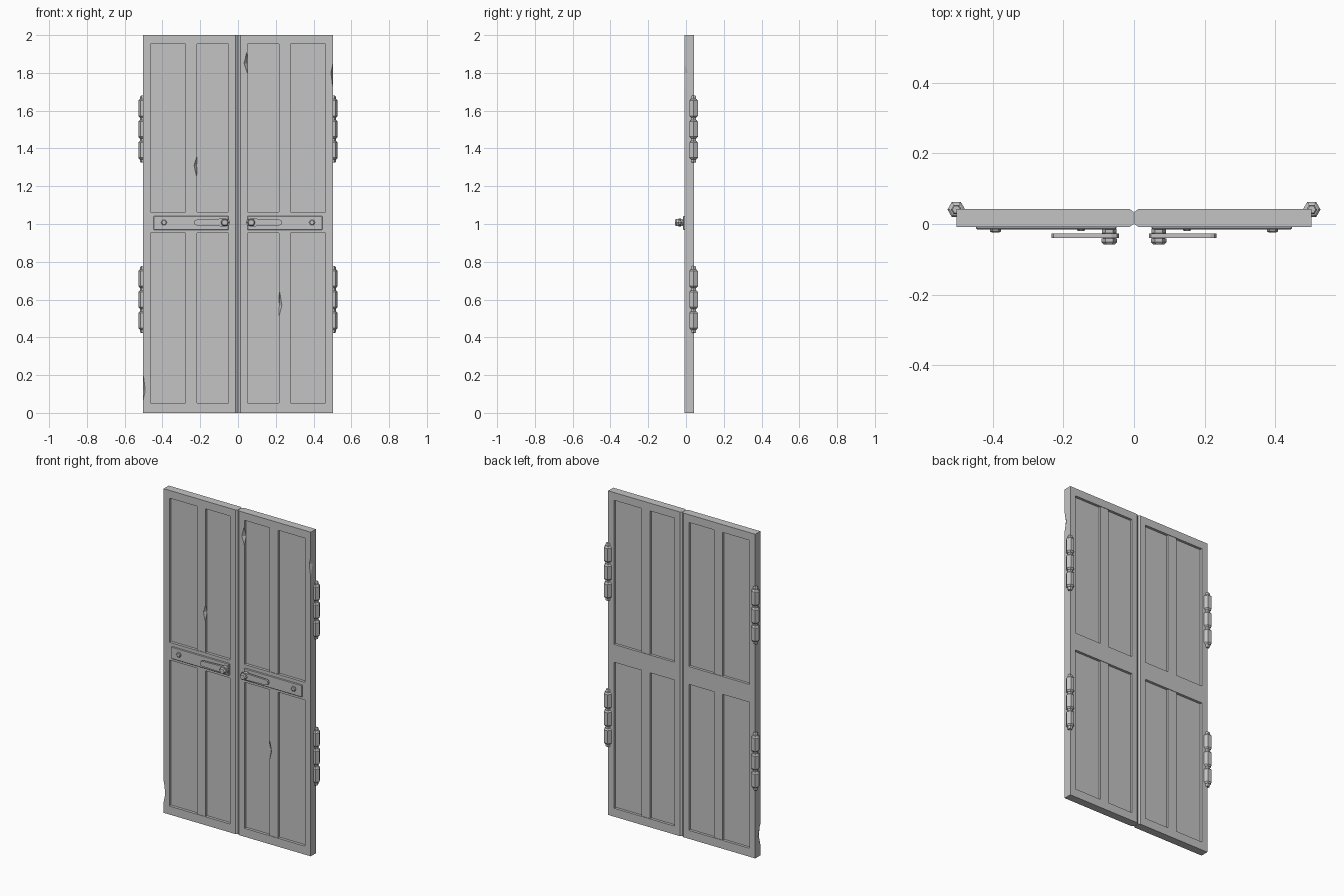
import bpy, bmesh, math
from mathutils import Vector, Matrix

old = bpy.data.objects.get("Cube")
if old:
    bpy.data.objects.remove(old, do_unlink=True)

# Single grey used on every part
GREY = (0.55, 0.55, 0.55, 1.0)
grey = bpy.data.materials.new("plain grey")
grey.use_nodes = True
grey.diffuse_color = GREY
grey.node_tree.nodes["Principled BSDF"].inputs["Base Color"].default_value = GREY

FRONT, BACK = -0.008, 0.042
HEIGHT = 2.0


def finish(bm, name):
    bmesh.ops.recalc_face_normals(bm, faces=bm.faces)
    mesh = bpy.data.meshes.new(name)
    bm.to_mesh(mesh)
    bm.free()
    mesh.materials.append(grey)
    obj = bpy.data.objects.new(name, mesh)
    bpy.context.scene.collection.objects.link(obj)
    return obj


def box(name, x0, x1, y0, y1, z0, z1, bevel=0):
    bm = bmesh.new()
    bmesh.ops.create_cube(bm, size=1)
    bmesh.ops.scale(bm, vec=(abs(x1 - x0), y1 - y0, z1 - z0), verts=bm.verts)
    bmesh.ops.translate(bm, vec=((x0 + x1) / 2, (y0 + y1) / 2, (z0 + z1) / 2), verts=bm.verts)
    if bevel:
        bmesh.ops.bevel(bm, geom=bm.edges[:], offset=bevel, segments=1, affect='EDGES')
    return finish(bm, name)


def prism(name, outline, direction):
    """Extrude a closed outline of 3D points along a direction."""
    bm = bmesh.new()
    face = bm.faces.new([bm.verts.new(p) for p in outline])
    new = bmesh.ops.extrude_face_region(bm, geom=[face])["geom"]
    bmesh.ops.translate(bm, vec=direction, verts=[v for v in new if isinstance(v, bmesh.types.BMVert)])
    return finish(bm, name)


def hex_stack(name, rings, centre, along_front=False):
    """Stack six-sided rings (radius, distance) upward, or toward the front."""
    bm = bmesh.new()
    loops = []
    for r, d in rings:
        loops.append([bm.verts.new((r * math.cos(k * math.pi / 3), r * math.sin(k * math.pi / 3), d))
                      for k in range(6)])
    for low, high in zip(loops, loops[1:]):
        for k in range(6):
            n = (k + 1) % 6
            bm.faces.new((low[k], low[n], high[n], high[k]))
    bm.faces.new(loops[0][::-1])
    bm.faces.new(loops[-1])
    if along_front:
        bm.transform(Matrix.Rotation(math.pi / 2, 4, 'X'))
    bm.transform(Matrix.Translation(centre))
    return finish(bm, name)


def chip(obj, centre, size, lean=0.0):
    """Carve a pointed splinter notch out of a part."""
    bm = bmesh.new()
    bmesh.ops.create_uvsphere(bm, u_segments=4, v_segments=2, radius=1)
    bm.transform(Matrix.Translation(centre) @ Matrix.Rotation(lean, 4, 'Y')
                 @ Matrix.Diagonal(Vector(size).to_4d()))
    cutter = finish(bm, "chip_cutter")
    cutter.hide_render = True
    mod = obj.modifiers.new("chip", 'BOOLEAN')
    mod.operation = 'DIFFERENCE'
    mod.solver = 'EXACT'
    mod.object = cutter
    evaluated = obj.evaluated_get(bpy.context.evaluated_depsgraph_get())
    carved = bpy.data.meshes.new_from_object(evaluated)
    obj.modifiers.clear()
    obj.data = carved
    bpy.data.objects.remove(cutter, do_unlink=True)


for side, word in ((1, "left"), (-1, "right")):
    # Frame: outer stile, chamfered meeting stile, three rails
    outer = box(f"{word}_outer_stile", side * 0.463, side * 0.502, FRONT, BACK, 0, HEIGHT)
    profile = [(0.049, FRONT), (0.012, FRONT), (0.001, 0), (0.001, 0.034), (0.012, BACK), (0.049, BACK)]
    inner = prism(f"{word}_meeting_stile", [(side * x, y, 0) for x, y in profile], (0, 0, HEIGHT))
    for rail, z0, z1 in (("bottom", 0, 0.052), ("middle", 0.953, 1.063), ("top", 1.952, HEIGHT)):
        box(f"{word}_{rail}_rail", side * 0.049, side * 0.463, FRONT, BACK, z0, z1)

    # Recessed panels with a centre mullion in each opening
    mullions = []
    for part, z0, z1 in (("lower", 0.052, 0.953), ("upper", 1.063, 1.952)):
        box(f"{word}_{part}_panel", side * 0.049, side * 0.463, 0.009, 0.026, z0, z1)
        mullions.append(box(f"{word}_{part}_mullion", side * 0.218, side * 0.277,
                            FRONT + 0.003, BACK - 0.003, z0, z1))

    # Splintered edges
    if side > 0:
        chip(outer, (0.504, FRONT, 1.80), (0.012, 0.022, 0.075), 0.04)
        chip(inner, (0.049, FRONT, 1.85), (0.017, 0.018, 0.06), -0.05)
        chip(mullions[0], (0.218, FRONT, 0.57), (0.017, 0.02, 0.08), 0.05)
    else:
        chip(outer, (-0.504, FRONT, 0.12), (0.013, 0.03, 0.08), 0.04)
        chip(mullions[1], (-0.218, FRONT, 1.31), (0.017, 0.02, 0.065), 0.05)

    # Lock plate with its bolts
    box(f"{word}_lock_plate", side * 0.05, side * 0.447, FRONT - 0.007, FRONT + 0.002,
        0.968, 1.043, bevel=0.003)
    hex_stack(f"{word}_plate_bolt", [(0.016, 0), (0.016, 0.006), (0.011, 0.01)],
              (side * 0.392, FRONT - 0.006, 1.008), True)
    hex_stack(f"{word}_keyhole_bolt", [(0.013, 0), (0.009, 0.006)],
              (side * 0.15, FRONT - 0.006, 1.008), True)

    # Lever handle: round-ended bar on a hexagonal spindle
    bar = []
    for x, r, start in ((0.063, 0.021, 90), (0.217, 0.016, -90)):
        for k in range(5):
            a = math.radians(start + 45 * k)
            bar.append((side * (x + r * math.cos(a)), -0.027, 1.008 + r * math.sin(a)))
    prism(f"{word}_lever", bar, (0, -0.013, 0))
    hex_stack(f"{word}_spindle",
              [(0.021, 0), (0.021, 0.012), (0.016, 0.014), (0.016, 0.026),
               (0.022, 0.027), (0.022, 0.037), (0.016, 0.044)],
              (side * 0.07, -0.014, 1.008), True)

    # Hinges: three bevelled knuckles on a pin
    rings = [(0.011, -0.177), (0.015, -0.172)]
    for step in (-0.111, 0, 0.111):
        rings += [(0.015, step - 0.049), (0.018, step - 0.048), (0.025, step - 0.04),
                  (0.025, step + 0.04), (0.018, step + 0.048), (0.015, step + 0.049)]
    rings += [(0.015, 0.172), (0.011, 0.177)]
    for place, z in (("lower", 0.6), ("upper", 1.502)):
        hex_stack(f"{word}_{place}_hinge", rings, (side * 0.503, 0.041, z))
